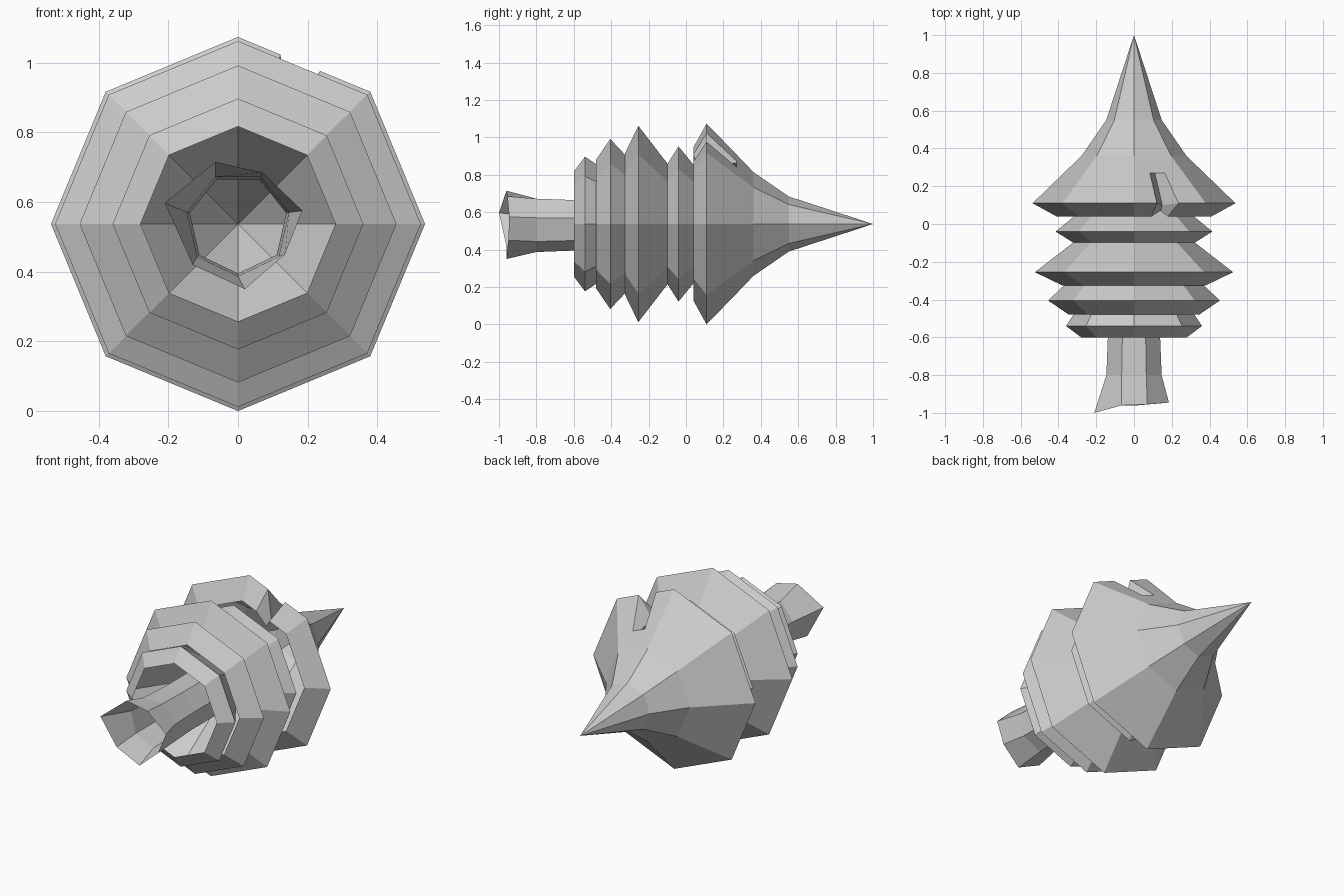
import bpy, math

if "Cube" in bpy.data.objects:
    bpy.data.objects.remove(bpy.data.objects["Cube"])

CZ = 0.537  # height of the lying tree's axis


def make(name, verts, faces):
    me = bpy.data.meshes.new(name)
    me.from_pydata(verts, [], faces)
    me.update()
    ob = bpy.data.objects.new(name, me)
    bpy.context.collection.objects.link(ob)
    return ob


def polar(a, r, y):
    a = math.radians(a)
    return (r * math.cos(a), y, CZ + r * math.sin(a))


def skin(name, rings, tip=None):
    """Skin closed loops of points lying along y, optionally ending in a tip."""
    n = len(rings[0])
    verts = [p for ring in rings for p in ring]
    faces = []
    for k in range(len(rings) - 1):
        for i in range(n):
            j = (i + 1) % n
            faces.append((k*n + i, (k+1)*n + i, (k+1)*n + j, k*n + j))
    if tip is not None:
        verts.append((0, tip, CZ))
        b = (len(rings) - 1) * n
        for i in range(n):
            faces.append((b + i, len(verts) - 1, b + (i + 1) % n))
    return make(name, verts, faces)


def octagon(y, r):
    return [polar(90 + 45 * i, r, y) for i in range(8)]


# Four lower foliage tiers: open shells (lip, widest point, inner tip)
tiers = [
    ((-0.60, 0.28), (-0.54, 0.36), 0.00),
    ((-0.48, 0.345), (-0.405, 0.455), 0.02),
    ((-0.325, 0.38), (-0.255, 0.525), 0.15),
    ((-0.10, 0.32), (-0.04, 0.415), 0.30),
]
for i, (lip, wide, tip) in enumerate(tiers):
    skin(f"foliage_tier_{i + 1}", [octagon(*lip), octagon(*wide)], tip)


# Top tier: one facet carries three extra columns so its rim can be notched
def notched_octagon(y, r, dent=None):
    pts = octagon(y, r)
    a, b = pts[0], pts[7]
    for t in (0.62, 0.42, 0.32):
        pts.append(tuple(p + (q - p) * t for p, q in zip(a, b)))
    if dent:
        pts[9] = dent
    return pts


skin("foliage_top", [
    notched_octagon(0.04, 0.41, (0.14, 0.07, 0.82)),
    notched_octagon(0.11, 0.537, (0.15, 0.10, 0.85)),
    notched_octagon(0.27, 0.372),
    notched_octagon(0.36, 0.278),
    notched_octagon(0.55, 0.147),
], 1.0)

# Hollow seven-sided trunk with an uneven flared foot
angles = [-90 + 360 / 7 * i for i in range(7)]
foot = [(0.02, -0.96, 0.35), (0.135, -0.95, 0.45), (0.185, -0.945, 0.575),
        (0.07, -0.955, 0.685), (-0.065, -0.96, 0.715), (-0.21, -1.0, 0.597),
        (-0.13, -0.96, 0.42)]
skin("trunk", [foot,
               [polar(a, 0.15, -0.80) for a in angles],
               [polar(a, 0.142, -0.60) for a in angles],
               [polar(a, 0.142, -0.30) for a in angles]])
